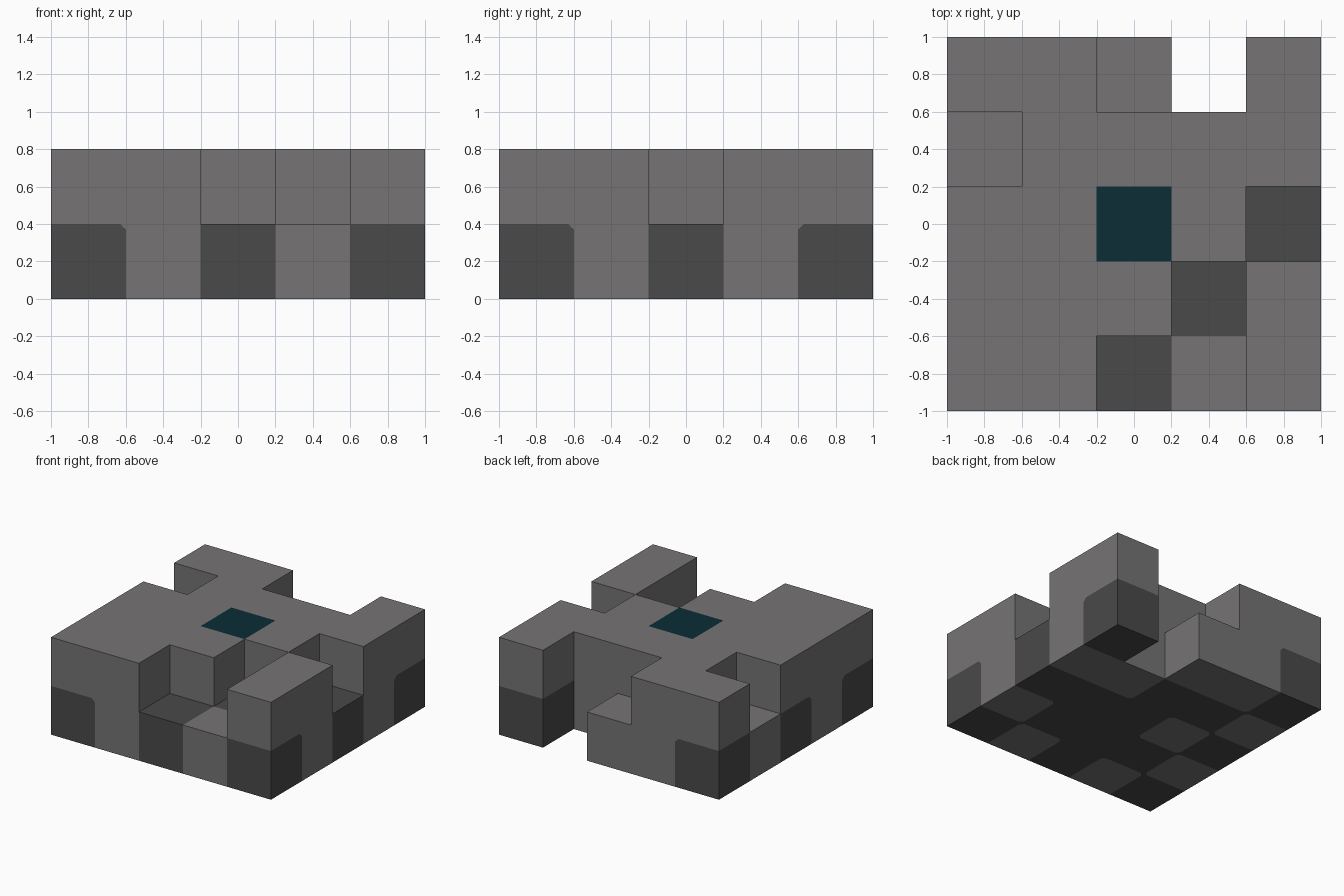
import bpy
import bmesh
from mathutils import Vector

if "Cube" in bpy.data.objects:
    bpy.data.objects.remove(bpy.data.objects["Cube"], do_unlink=True)

CELL = 0.4
CUT = 0.03  # size of the blunted corners where two stones meet


def make_material(name, rgb):
    mat = bpy.data.materials.new(name)
    mat.use_nodes = True
    mat.diffuse_color = (*rgb, 1)
    mat.node_tree.nodes["Principled BSDF"].inputs["Base Color"].default_value = (*rgb, 1)
    return mat


materials = [
    make_material("grey stone", (0.181, 0.174, 0.174)),
    make_material("dark stone", (0.067, 0.067, 0.067)),
    make_material("deep teal", (0.0035, 0.026, 0.036)),
]

# Block plans, back row first: g = grey, d = dark, t = teal, . = empty
layers = {
    "lower_blocks": ["dgg.d", "gddgg", "dgddd", "gdddg", "dgdgd"],
    "upper_blocks": ["gg..g", ".gggg", "ggtg.", "ggg.g", "gg..g"],
}
cells = {}
for level, rows in enumerate(layers.values()):
    for j, row in enumerate(reversed(rows)):
        for i, kind in enumerate(row):
            if kind != ".":
                cells[i, j, level] = "gdt".index(kind)


def step(pos, *offsets):
    return tuple(int(p + sum(o[k] for o in offsets)) for k, p in enumerate(pos))


def corner_colour(pos, normal, a, b):
    """Colour of a face corner, blunted where both side neighbours differ."""
    own = cells[pos]
    around = [step(pos, a), step(pos, b), step(pos, a, b)]
    if any(c not in cells or step(c, normal) in cells for c in around):
        return own
    side_a, side_b, diagonal = (cells[c] for c in around)
    if own == 2 or side_a != side_b or side_a == own:
        return own
    if diagonal == own and own == 1:
        return own
    return side_a


def add_face(bm, points, colour):
    bm.faces.new([bm.verts.new(p) for p in points]).material_index = colour


def add_block_side(bm, pos, normal, a, b):
    centre = (Vector(pos) + Vector((-2, -2, 0.5)) + normal / 2) * CELL
    outline = []
    for sa, sb in ((-1, -1), (1, -1), (1, 1), (-1, 1)):
        corner = centre + (a * sa + b * sb) * CELL / 2
        colour = corner_colour(pos, normal, a * sa, b * sb)
        if colour == cells[pos]:
            outline.append(corner)
            continue
        ends = [corner - b * sb * CUT, corner - a * sa * CUT]
        if sa * sb < 0:
            ends.reverse()
        outline += ends
        add_face(bm, [ends[0], corner, ends[1]], colour)
    add_face(bm, outline, cells[pos])


# Each layer keeps only the outer sides of its blocks
for level, name in enumerate(layers):
    bm = bmesh.new()
    for pos in [c for c in cells if c[2] == level]:
        for axis in range(3):
            for sign in (-1, 1):
                normal, a = Vector((0, 0, 0)), Vector((0, 0, 0))
                normal[axis] = sign
                a[(axis + 1) % 3] = 1
                if step(pos, normal) not in cells:
                    add_block_side(bm, pos, normal, a, normal.cross(a))
    bmesh.ops.remove_doubles(bm, verts=bm.verts, dist=0.0001)
    mesh = bpy.data.meshes.new(name)
    bm.to_mesh(mesh)
    bm.free()
    for mat in materials:
        mesh.materials.append(mat)
    bpy.context.collection.objects.link(bpy.data.objects.new(name, mesh))
